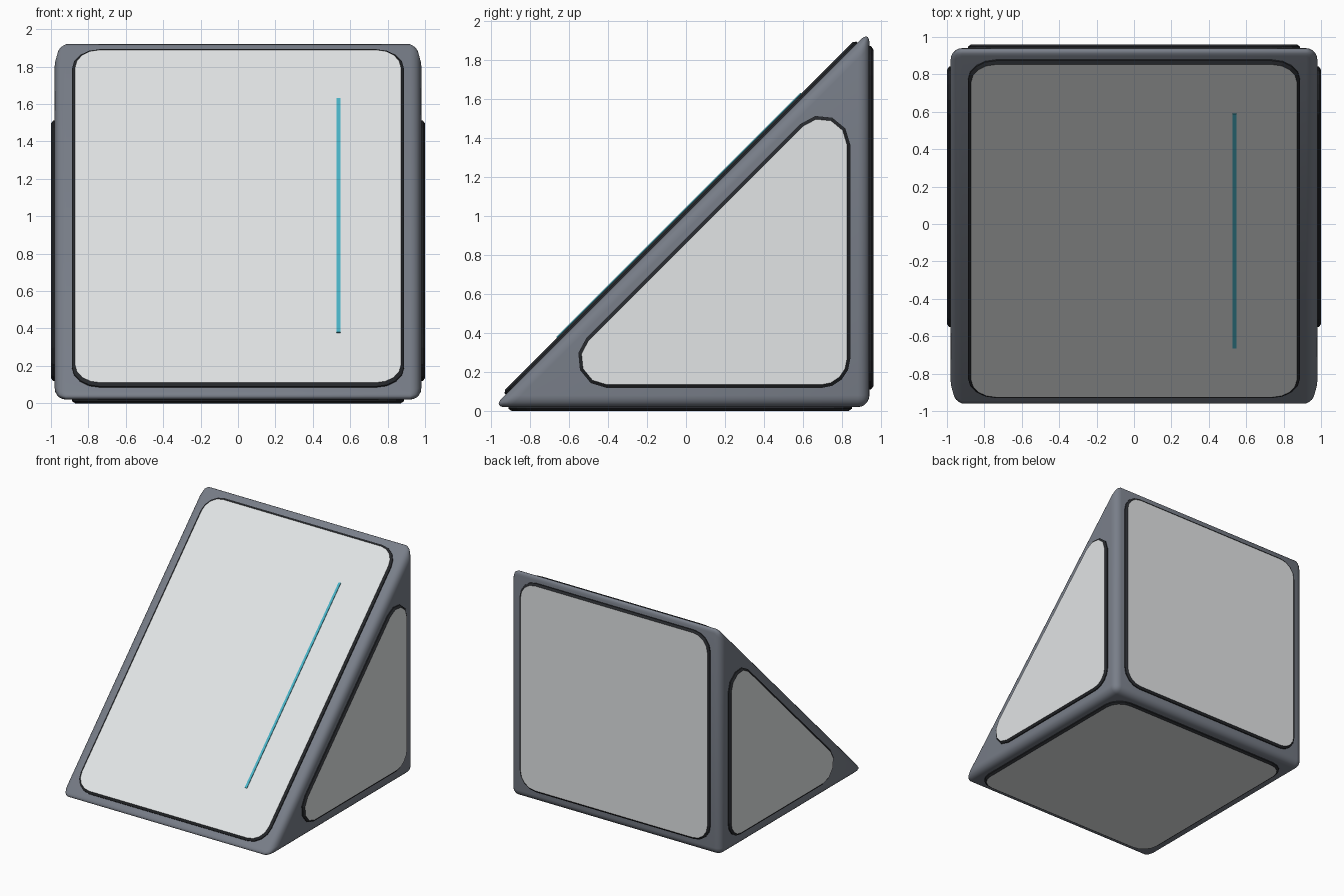
import bpy, bmesh, math
from mathutils import Vector

if "Cube" in bpy.data.objects:
    bpy.data.objects.remove(bpy.data.objects["Cube"])


def material(name, rgb):
    m = bpy.data.materials.new(name)
    m.diffuse_color = (*rgb, 1.0)
    m.use_nodes = True
    m.node_tree.nodes["Principled BSDF"].inputs["Base Color"].default_value = m.diffuse_color
    return m


GREY = material("slate grey", (0.19, 0.21, 0.25))
LIGHT = material("pale grey", (0.76, 0.78, 0.79))
BLACK = material("black rim", (0.02, 0.022, 0.026))
TEAL = material("teal", (0.07, 0.46, 0.58))


def make_object(name, bm, mats):
    bmesh.ops.recalc_face_normals(bm, faces=bm.faces)
    mesh = bpy.data.meshes.new(name)
    bm.to_mesh(mesh)
    bm.free()
    for m in mats:
        mesh.materials.append(m)
    ob = bpy.data.objects.new(name, mesh)
    bpy.context.collection.objects.link(ob)
    return ob


def rounded(corners, r, inset=0.0, segs=4):
    """Counter-clockwise convex polygon with arc corners, optionally inset."""
    out = []
    n = len(corners)
    for i in range(n):
        p = Vector(corners[i])
        a = (Vector(corners[i - 1]) - p).normalized()
        b = (Vector(corners[(i + 1) % n]) - p).normalized()
        half = a.angle(b) / 2
        centre = p + (a + b).normalized() * (r / math.sin(half))
        turn = math.pi - 2 * half
        start = math.atan2(a.x, -a.y)          # outward normal of incoming edge
        start = math.atan2(-(-a).x, (-a).y)
        for k in range(segs + 1):
            t = start + turn * k / segs
            out.append(centre + Vector((math.cos(t), math.sin(t))) * (r - inset))
    return out


def panel(name, corners, r, origin, u, v, n):
    """Raised plate: black chamfered rim, pale outer face."""
    origin, u, v, n = (Vector(q) for q in (origin, u, v, n))
    bm = bmesh.new()
    rings = []
    for height, inset in ((-0.01, 0.0), (0.008, 0.0), (0.02, 0.017)):
        rings.append([bm.verts.new(origin + u * p.x + v * p.y + n * height)
                      for p in rounded(corners, r, inset)])
    for lo, hi in zip(rings, rings[1:]):
        for i in range(len(lo)):
            j = (i + 1) % len(lo)
            bm.faces.new((lo[i], lo[j], hi[j], hi[i]))
    bm.faces.new(rings[0][::-1])
    bm.faces.new(rings[-1]).material_index = 1
    return make_object(name, bm, (BLACK, LIGHT))


def rect(w, h):
    return [(-w, -h), (w, -h), (w, h), (-w, h)]


# Wedge frame: triangular prism with rounded edges
bm = bmesh.new()
profile = [(-0.989, 0.02), (0.94, 0.02), (0.94, 1.949)]
ends = [[bm.verts.new((x, y, z)) for y, z in profile] for x in (-0.98, 0.98)]
bm.faces.new(ends[0])
bm.faces.new(ends[1][::-1])
for i in range(3):
    j = (i + 1) % 3
    bm.faces.new((ends[0][i], ends[0][j], ends[1][j], ends[1][i]))
frame = make_object("wedge_frame", bm, (GREY,))
bevel = frame.modifiers.new("rounded edges", 'BEVEL')
bevel.width = 0.06
bevel.segments = 5
bevel.limit_method = 'NONE'
for p in frame.data.polygons:
    p.use_smooth = True

# Sloped, back and bottom panels
s = math.sqrt(0.5)
UP, SLOPE_N = Vector((0, s, s)), Vector((0, -s, s))
slope_mid = Vector((0, -0.023, 0.986))
panel("slope_panel", rect(0.888, 1.275), 0.15, slope_mid, (1, 0, 0), UP, SLOPE_N)
panel("back_panel", rect(0.888, 0.88), 0.15, (0, 0.94, 0.99),
      (-1, 0, 0), (0, 0, 1), (0, 1, 0))
panel("bottom_panel", rect(0.888, 0.88), 0.15, (0, -0.03, 0.02),
      (1, 0, 0), (0, -1, 0), (0, 0, -1))

# Triangular side panels
triangle = [(-0.767, 0.118), (0.842, 0.118), (0.842, 1.727)]
for side, x in (("left", -1), ("right", 1)):
    panel(side + "_side_panel", triangle, 0.15, (x * 0.98, 0, 0),
          (0, 1, 0), (0, 0, 1), (x, 0, 0))

# Thin teal strip lying on the slope
bm = bmesh.new()
bmesh.ops.create_cube(bm, size=1)
centre = slope_mid + SLOPE_N * 0.021 + Vector((0.537, 0, 0))
centre += UP * ((1.003 - centre.z) / s)
for vert in bm.verts:
    c = vert.co.copy()
    vert.co = centre + Vector((c.x * 0.02, 0, 0)) + UP * (c.y * 1.77) + SLOPE_N * (c.z * 0.008)
make_object("slope_strip", bm, (TEAL,))
